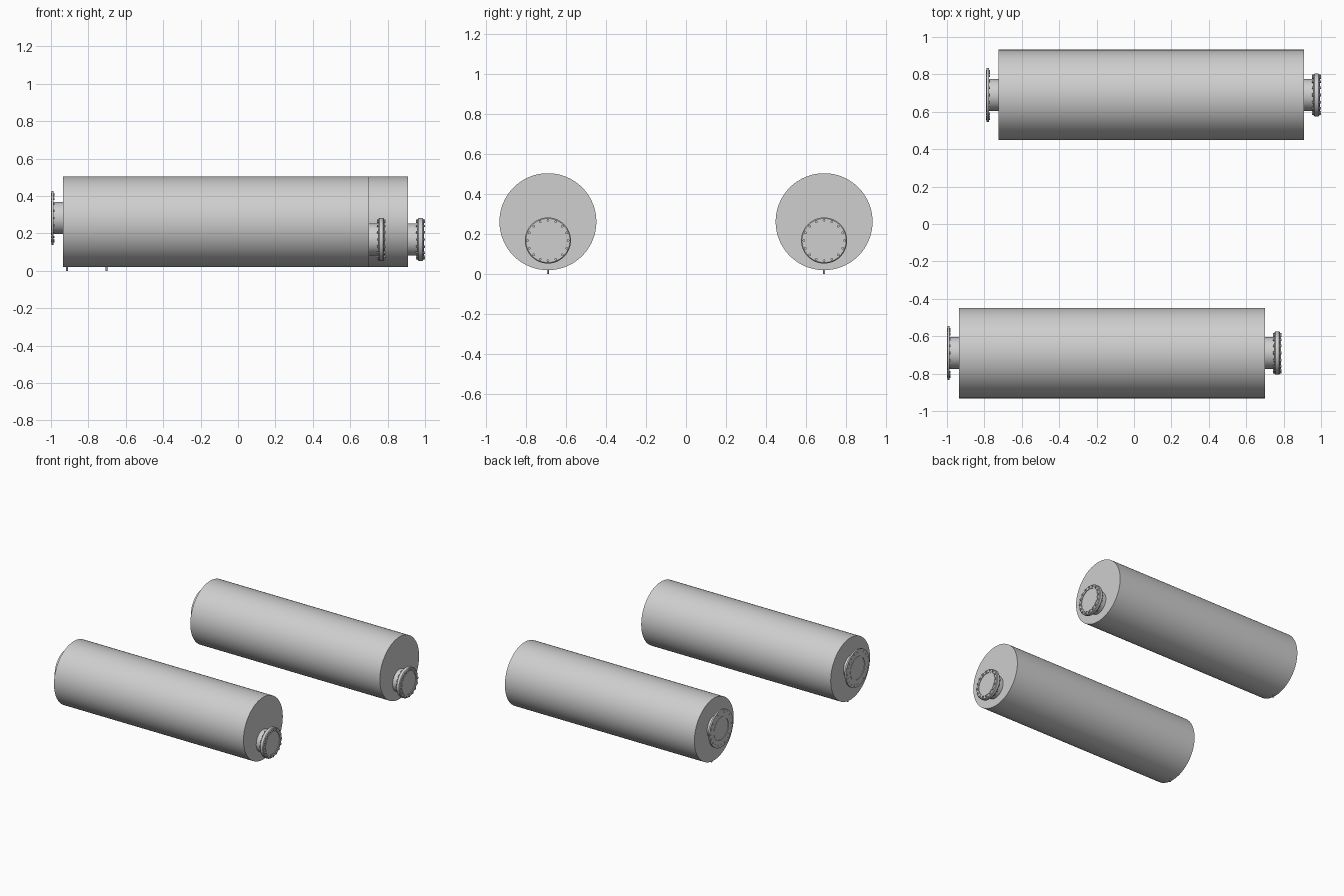
import bpy
import bmesh
from math import cos, sin, pi, radians
from mathutils import Matrix, Vector

cube = bpy.data.objects.get("Cube")
if cube:
    bpy.data.objects.remove(cube, do_unlink=True)

steel = bpy.data.materials.new("light_grey_steel")
steel.use_nodes = True
GREY = (0.62, 0.62, 0.62, 1)
steel.diffuse_color = GREY
steel.node_tree.nodes["Principled BSDF"].inputs["Base Color"].default_value = GREY


def finish(name, bm):
    """Turn a bmesh into a smooth-shaded steel object with sharp rims."""
    bmesh.ops.recalc_face_normals(bm, faces=bm.faces)
    mesh = bpy.data.meshes.new(name)
    bm.to_mesh(mesh)
    bm.free()
    obj = bpy.data.objects.new(name, mesh)
    bpy.context.collection.objects.link(obj)
    mesh.materials.append(steel)
    bpy.ops.object.select_all(action="DESELECT")
    obj.select_set(True)
    bpy.context.view_layer.objects.active = obj
    bpy.ops.object.shade_smooth_by_angle(angle=radians(35))


def lathe(name, profile, y, z, sides=96):
    """Revolve (x, radius) points about an axis parallel to x."""
    bm = bmesh.new()
    verts = [bm.verts.new((x, y, z + r)) for x, r in profile]
    edges = [bm.edges.new(pair) for pair in zip(verts, verts[1:])]
    bmesh.ops.spin(bm, geom=verts + edges, cent=(0, y, z), axis=(1, 0, 0),
                   angle=2 * pi, steps=sides, use_merge=True)
    bmesh.ops.remove_doubles(bm, verts=bm.verts, dist=0.00005)
    finish(name, bm)


def bolts(name, x0, x1, y, z, circle, radius, count):
    """A ring of hexagonal bolts running through a flange."""
    bm = bmesh.new()
    for i in range(count):
        a = 2 * pi * i / count
        centre = Vector(((x0 + x1) / 2, y + circle * sin(a), z + circle * cos(a)))
        place = Matrix.Translation(centre) @ Matrix.Rotation(pi / 2, 4, "Y")
        bmesh.ops.create_cone(bm, cap_ends=True, segments=6, radius1=radius,
                              radius2=radius, depth=x1 - x0, matrix=place)
    finish(name, bm)


def silencer(label, dx, y):
    # Main drum
    left, right, mid = dx - 0.935, dx + 0.70, 0.262
    lathe(label + "_drum", [(left, 0), (left, 0.242), (right, 0.242), (right, 0)], y, mid, 128)

    # Wide thin inlet flange on its pipe stub
    z = 0.283
    tip = dx - 1.0
    lathe(label + "_inlet", [(left + 0.01, 0.085), (tip + 0.014, 0.085), (tip + 0.014, 0.144),
                             (tip + 0.002, 0.144), (tip + 0.002, 0.092), (tip, 0.092),
                             (tip, 0.085), (tip + 0.004, 0.085), (tip + 0.004, 0)], y, z)
    bolts(label + "_inlet_bolts", tip, tip + 0.019, y, z, 0.126, 0.007, 20)

    # Thick outlet flange on its pipe stub
    z = 0.168
    tip = dx + 0.785
    lathe(label + "_outlet", [(right - 0.01, 0.085), (tip - 0.034, 0.085), (tip - 0.034, 0.110),
                              (tip - 0.029, 0.115), (tip - 0.009, 0.115), (tip - 0.004, 0.110),
                              (tip - 0.004, 0.092), (tip, 0.092), (tip, 0.085),
                              (tip - 0.005, 0.085), (tip - 0.005, 0)], y, z)
    bolts(label + "_outlet_bolts", tip - 0.042, tip + 0.004, y, z, 0.101, 0.007, 16)

    # Drain pin under the drum
    bm = bmesh.new()
    bmesh.ops.create_cone(bm, cap_ends=True, segments=16, radius1=0.005, radius2=0.005,
                          depth=0.03, matrix=Matrix.Translation((dx - 0.914, y, 0.015)))
    finish(label + "_drain_pin", bm)


silencer("front", 0, -0.69)
silencer("back", 0.21, 0.69)
